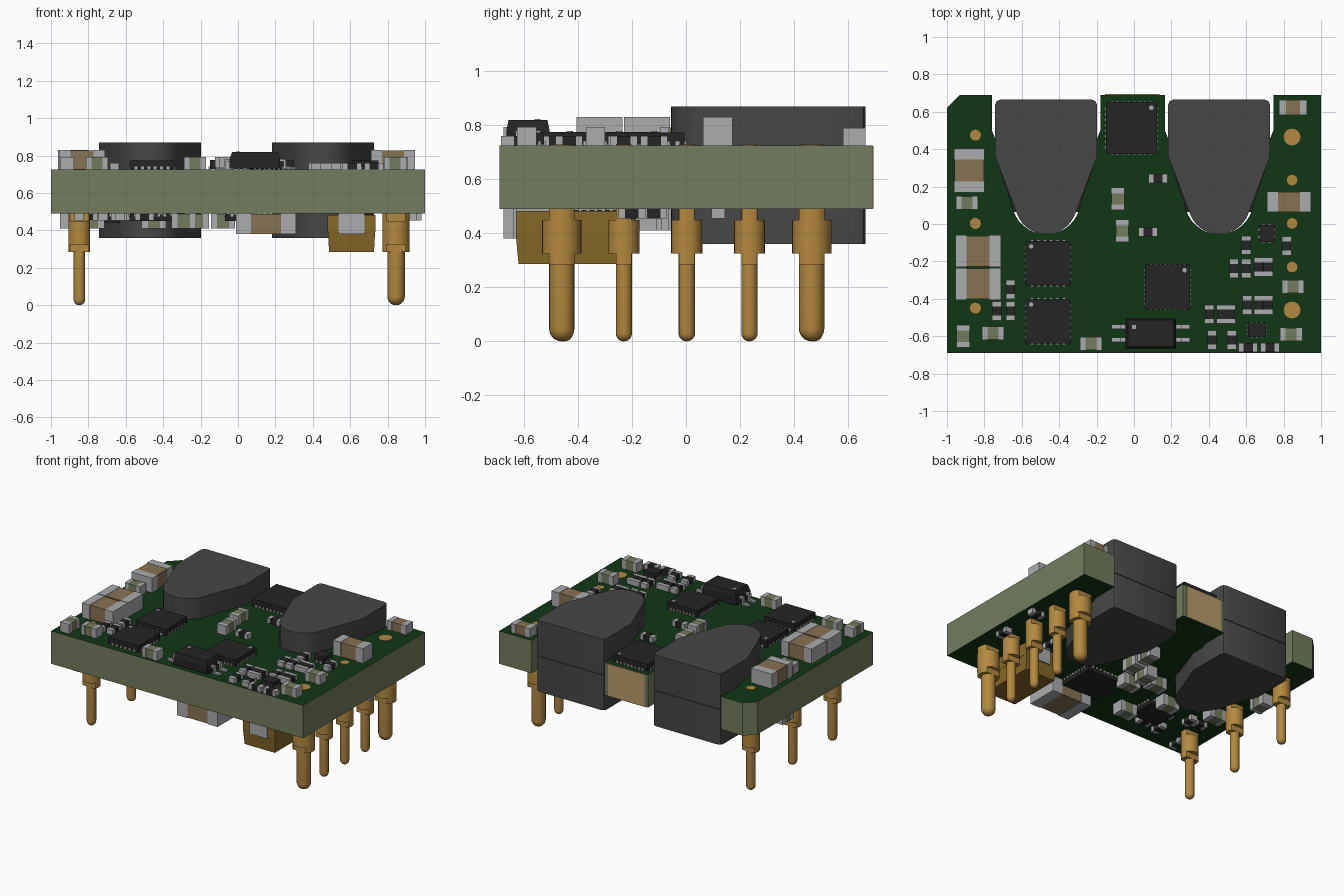
import bpy, bmesh, math
from mathutils import Matrix, Vector

cube = bpy.data.objects.get("Cube")
if cube:
    bpy.data.objects.remove(cube, do_unlink=True)

TOP, BOTTOM = 0.725, 0.49


def material(name, r, g, b):
    m = bpy.data.materials.new(name)
    m.use_nodes = True
    m.diffuse_color = (r, g, b, 1)
    m.node_tree.nodes["Principled BSDF"].inputs["Base Color"].default_value = (r, g, b, 1)
    return m


GREEN = material("board green", .005, .038, .007)
OLIVE = material("olive laminate", .17, .205, .11)
FERRITE = material("ferrite grey", .062, .062, .063)
BLACK = material("package black", .018, .018, .019)
SILVER = material("solder silver", .41, .415, .43)
TAN = material("ceramic tan", .25, .17, .085)
GOLD = material("pin gold", .46, .245, .05)
BRONZE = material("moulded bronze", .24, .135, .02)
PLATING = material("edge plating", .48, .33, .14)


def finish(name, bm, mats, smooth=False):
    bmesh.ops.recalc_face_normals(bm, faces=bm.faces)
    me = bpy.data.meshes.new(name)
    bm.to_mesh(me)
    bm.free()
    for m in mats:
        me.materials.append(m)
    if smooth:
        me.polygons.foreach_set("use_smooth", [True] * len(me.polygons))
        me.set_sharp_from_angle(angle=math.radians(35))
    ob = bpy.data.objects.new(name, me)
    bpy.context.collection.objects.link(ob)
    return ob


def box(bm, centre, size, mat=0, taper=1):
    """Box whose upper face is scaled by taper."""
    verts = bmesh.ops.create_cube(bm, size=1)["verts"]
    for v in verts:
        k = taper if v.co.z > 0 else 1
        v.co = Vector(centre) + Vector((v.co.x * size[0] * k, v.co.y * size[1] * k, v.co.z * size[2]))
    for f in {f for v in verts for f in v.link_faces}:
        f.material_index = mat


def prism(bm, outline, z0, z1):
    face = bm.faces.new([bm.verts.new((x, y, z0)) for x, y in outline])
    up = bmesh.ops.extrude_face_region(bm, geom=[face])["geom"]
    bmesh.ops.translate(bm, vec=(0, 0, z1 - z0), verts=[g for g in up if isinstance(g, bmesh.types.BMVert)])


def u_shape(cx, shoulder, cy, r, a0):
    """Right shoulder points, a round nose, then the mirrored left points."""
    n = 16
    nose = [(r * math.cos(t), cy + r * math.sin(t))
            for t in (-a0 - (math.pi - 2 * a0) * i / n for i in range(n + 1))]
    pts = shoulder + nose + [(-x, y) for x, y in reversed(shoulder)]
    return [(cx + x, y) for x, y in pts]


def place(side, z):
    """Height z above the top face, or below the underside."""
    return TOP + z if side > 0 else BOTTOM - z


# Circuit board with two slots open at the back
CORES = {"left": .455, "right": -.47}
slot = [(.29, .69), (.29, .5), (.27, .45), (.26, .33)]
outline = [(-1, -.69), (1, -.69), (1, .69)]
for cx in CORES.values():
    outline += u_shape(cx, slot, .13, .185, .1)
outline += [(-.93, .69), (-1, .62)]
bm = bmesh.new()
prism(bm, outline, BOTTOM, TOP)
bm.normal_update()
for f in bm.faces:
    f.material_index = 0 if abs(f.normal.z) > .5 else 1
finish("circuit_board", bm, [GREEN, OLIVE])

# Plated edge on the middle tongue
bm = bmesh.new()
box(bm, (-.01, .69, .607), (.29, .008, .232))
finish("tongue_edge_plate", bm, [PLATING])

# Ferrite cores in two halves, with a dark joint
shoulder = [(.245, .665), (.264, .657), (.272, .638), (.272, .36)]
for side, cx in CORES.items():
    for part, z0, z1 in (("lower", .36, .613), ("upper", .617, .87)):
        bm = bmesh.new()
        prism(bm, u_shape(cx, shoulder, .11, .165, .35), z0, z1)
        finish(f"{side}_core_{part}", bm, [FERRITE], True)
    bm = bmesh.new()
    box(bm, (cx, .36, .615), (.53, .59, .005))
    finish(f"{side}_core_joint", bm, [BLACK])


# Pins: rounded shaft and a collar with flat-sided lugs
def pin(name, x, y, r, collar):
    bm = bmesh.new()
    tip = [(r * math.sin(i * math.pi / 12), r - r * math.cos(i * math.pi / 12)) for i in range(7)]
    profile = tip + [(r, .285), (r * .95, .285), (r * .95, TOP + .004), (0, TOP + .004)]
    vs = [bm.verts.new((a, 0, z)) for a, z in profile]
    es = [bm.edges.new(pair) for pair in zip(vs, vs[1:])]
    bmesh.ops.spin(bm, geom=vs + es, axis=(0, 0, 1), cent=(0, 0, 0), steps=20, angle=2 * math.pi)
    bmesh.ops.remove_doubles(bm, verts=bm.verts, dist=.0005)
    for z0, z1, flat in ((.285, .327, r), (.325, .45, collar), (.448, .491, r)):
        made = bmesh.ops.create_cone(bm, cap_ends=True, segments=24, radius1=collar, radius2=collar,
                                     depth=z1 - z0, matrix=Matrix.Translation((0, 0, (z0 + z1) / 2)))
        for v in made["verts"]:
            v.co.y = max(-flat, min(flat, v.co.y))
    bmesh.ops.translate(bm, vec=(x, y, 0), verts=bm.verts)
    finish(name, bm, [GOLD], True)


for i, y in enumerate((.465, .235, .003, -.23, -.46)):
    big = i in (0, 4)
    pin(f"left_pin_{i + 1}", .845, y, .047 if big else .03, .073 if big else .057)
for i, y in enumerate((.475, .003, -.45)):
    pin(f"right_pin_{i + 1}", -.848, y, .031, .058)


# Chip parts: a body between two soldered end caps
def chip(name, x, y, axis, size, body, side=1):
    length, width, height = size
    bm = bmesh.new()
    end = length * .25
    z = place(side, height / 2)
    for s, l, k, m in ((0, length - 2 * end, .96, 0), (-1, end, 1, 1), (1, end, 1, 1)):
        off = s * (length - end) / 2
        if axis == "x":
            box(bm, (x + off, y, z), (l, width * k, height * k), m)
        else:
            box(bm, (x, y + off, z), (width * k, l, height * k), m)
    finish(name, bm, [body, SILVER])


# Large tan capacitors
for i, (x, y, axis, l, w, h) in enumerate((
        (-.881, .285, "y", .235, .165, .105), (-.833, -.145, "x", .245, .17, .105),
        (-.833, -.32, "x", .245, .17, .105), (.829, .118, "x", .235, .11, .105),
        (.85, .623, "x", .15, .082, .065))):
    chip(f"large_capacitor_{i + 1}", x, y, axis, (l, w, h), TAN)
chip("under_large_capacitor", .15, -.56, "x", (.32, .23, .11), TAN, -1)

# Small olive capacitors
SMALL = (.12, .072, .068)
for i, (x, y, axis) in enumerate((
        (-.893, .113, "x"), (-.914, -.6, "y"), (-.754, -.583, "x"), (-.23, -.64, "x"),
        (-.086, .134, "y"), (-.063, -.037, "y"), (.85, -.335, "x"), (.84, -.59, "x"))):
    chip(f"small_capacitor_{i + 1}", x, y, axis, SMALL, OLIVE)
for i, (x, y, axis) in enumerate((
        (-.08, -.15, "x"), (.05, .21, "y"), (-.22, -.05, "x"), (-.29, -.435, "x"), (-.1, .0, "y"),
        (-.78, -.12, "x"), (-.74, .38, "y"), (-.91, .2, "y"), (-.45, -.2, "x"), (.05, .06, "y"))):
    chip(f"under_capacitor_{i + 1}", x, y, axis, (.13, .085, .08), OLIVE, -1)

# Resistors
RESISTOR = (.1, .05, .036)
ALONG_Y = ((-.66, -.35), (-.733, -.465), (-.66, -.465), (.6, -.113), (.816, -.118), (.535, -.238),
           (.6, -.238), (.667, -.23), (.717, -.23), (.605, -.433), (.667, -.433), (.717, -.433),
           (.403, -.482), (.467, -.482), (.517, -.482), (.417, -.62), (.523, -.62))
ALONG_X = ((.128, .243), (.075, -.043), (.61, -.66), (.727, -.66))
for axis, spots in (("x", ALONG_X), ("y", ALONG_Y)):
    for i, (x, y) in enumerate(spots):
        chip(f"resistor_{axis}_{i + 1}", x, y, axis, RESISTOR, BLACK)
for i, (x, y) in enumerate(((-.8, -.3), (-.72, -.3), (-.63, -.14), (-.63, -.5), (-.5, -.5),
                            (-.85, -.58), (-.55, -.33), (.93, -.2), (.93, .12), (.6, -.12))):
    chip(f"under_resistor_{i + 1}", x, y, "xy"[i % 2], RESISTOR, BLACK, -1)


# Flat chips with a row of pads on each side and a corner dot
def package(name, x, y, w, d, h, pads, side=1, dot=None):
    bm = bmesh.new()
    box(bm, (x, y, place(side, h / 2 + .004)), (w, d, h))
    for s in (-1, 1):
        for i in range(pads):
            t = (i + .5) / pads - .5
            box(bm, (x + t * w * .85, y + s * d / 2, place(side, .008)), (w * .4 / pads, .012, .016), 1)
            box(bm, (x + s * w / 2, y + t * d * .85, place(side, .008)), (.012, d * .4 / pads, .016), 1)
    if dot:
        bmesh.ops.create_cone(bm, cap_ends=True, segments=16, radius1=.012, radius2=.012, depth=.004,
                              matrix=Matrix.Translation((x + dot[0] * (w / 2 - .03), y + dot[1] * (d / 2 - .03),
                                                         place(side, h + .005))))
        for f in bm.faces:
            if len(f.verts) > 4 or f.calc_area() < .00003:
                f.material_index = 1
    finish(name, bm, [BLACK, SILVER])


package("back_switch", -.014, .513, .273, .277, .048, 8, dot=(1, 1))
package("upper_switch", -.46, -.21, .24, .24, .046, 6, dot=(-1, 1))
package("lower_switch", -.46, -.52, .24, .24, .046, 6, dot=(-1, 1))
package("controller", .18, -.337, .24, .24, .046, 8, dot=(1, 1))
package("upper_regulator", .71, -.05, .08, .09, .045, 2)
package("lower_regulator", .657, -.565, .095, .078, .045, 3)
package("under_controller", .08, -.32, .3, .27, .035, 8, -1)
package("under_switch", -.47, -.36, .22, .2, .035, 6, -1)
package("under_regulator", -.68, .0, .1, .09, .045, 3, -1)

# Isolator with bent leads
bm = bmesh.new()
box(bm, (.09, -.585, .757), (.27, .16, .05))
box(bm, (.09, -.585, .8), (.27, .16, .04), 0, .9)
for s in (-1, 1):
    for y in (-.55, -.62):
        for reach, z, w, h in ((.143, .775, .03, .012), (.16, .755, .012, .05), (.185, .734, .05, .012)):
            box(bm, (.09 + s * reach, y, z), (w, .024, h), 1)
box(bm, (.0, -.55, .821), (.022, .022, .004), 1)
finish("isolator", bm, [BLACK, SILVER])

# Moulded capacitor below the board
bm = bmesh.new()
box(bm, (.607, -.42, .437), (.255, .42, .09))
box(bm, (.607, -.42, .339), (.24, .4, .107), 0, 1.05)
for s in (-1, 1):
    box(bm, (.607, -.42 + s * .213, .435), (.14, .01, .11), 1)
finish("moulded_capacitor", bm, [BRONZE, SILVER])
